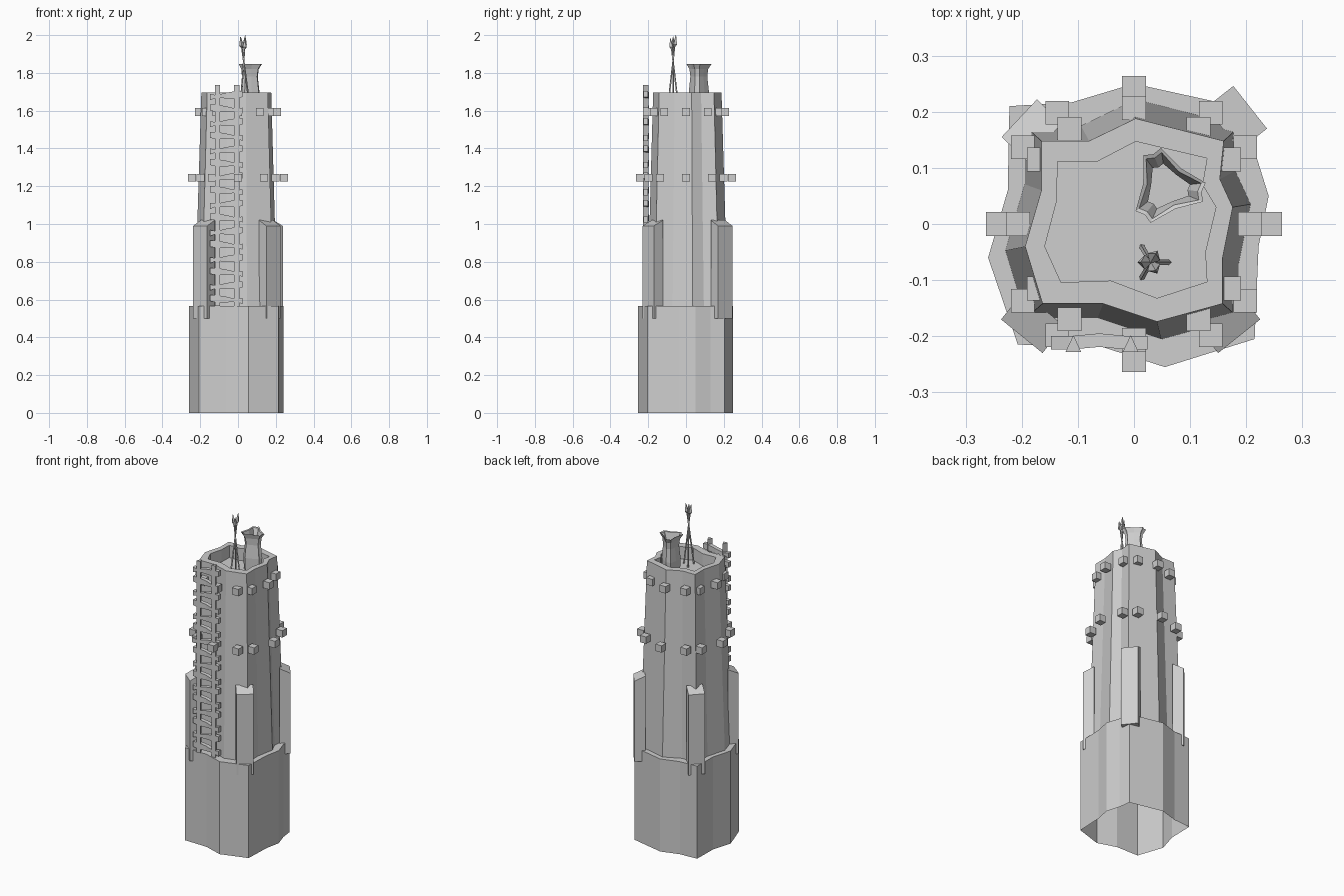
import bpy, bmesh
from math import sin, cos, pi, radians
from mathutils import Vector

cube = bpy.data.objects.get("Cube")
if cube:
    bpy.data.objects.remove(cube, do_unlink=True)

stone = bpy.data.materials.new("light_grey_stone")
stone.use_nodes = True
GREY = (0.62, 0.62, 0.62, 1)
stone.diffuse_color = GREY
stone.node_tree.nodes["Principled BSDF"].inputs["Base Color"].default_value = GREY


def loft(name, rings, cap_start=True, cap_end=True):
    """Skin a list of equal-sized point rings into one flat-shaded object."""
    bm = bmesh.new()
    loops = [[bm.verts.new(p) for p in ring] for ring in rings]
    n = len(loops[0])
    for a, b in zip(loops, loops[1:]):
        for i in range(n):
            j = (i + 1) % n
            bm.faces.new((a[i], a[j], b[j], b[i]))
    if cap_start:
        bm.faces.new(loops[0][::-1])
    if cap_end:
        bm.faces.new(loops[-1])
    bmesh.ops.recalc_face_normals(bm, faces=bm.faces)
    me = bpy.data.meshes.new(name)
    bm.to_mesh(me)
    bm.free()
    me.materials.append(stone)
    ob = bpy.data.objects.new(name, me)
    bpy.context.collection.objects.link(ob)
    return ob


def box(name, x, y, z, sx, sy, sz):
    corners = [(-1, -1), (1, -1), (1, 1), (-1, 1)]
    return loft(name, [[(x + i * sx / 2, y + j * sy / 2, z + k * sz / 2)
                        for i, j in corners] for k in (-1, 1)])


def level(points, z, s=1.0):
    return [(x * s, y * s, z) for x, y in points]


# Tower shell: wide open base, ledge, tapering shaft, hollow top with floor
base = [(-.222, .21), (-.11, .217), (0, .25), (.205, .205), (.215, .13), (.24, .05),
        (.222, -.04), (.215, -.205), (.055, -.255), (-.06, -.218), (-.207, -.215),
        (-.26, -.06), (-.225, .06)]
rim = [(-.165, .148), (-.08, .148), (.003, .188), (.16, .148), (.153, .08), (.176, .03),
       (.158, -.06), (.158, -.142), (.041, -.174), (-.055, -.142), (-.163, -.142),
       (-.194, -.04), (-.165, .06)]
inner = [(-.136, .111), (-.066, .111), (.003, .147), (.13, .117), (.122, .07), (.146, .03),
         (.127, -.05), (.13, -.103), (.041, -.132), (-.041, -.101), (-.13, -.104),
         (-.159, -.04), (-.138, .04)]
loft("tower_shell", [level(base, 0), level(base, .565), level(rim, .565, 1.18),
                     level(rim, 1.695), level(inner, 1.695), level(inner, 1.62)],
     cap_start=False)

# Corner buttresses: outer edge from a to b, sloped top rising to the shaft
buttresses = {
    "back_left": ((.237, .17), (.177, .246)),
    "front_left": ((.15, -.23), (.225, -.17)),
    "front_right": ((-.237, -.17), (-.163, -.23)),
    "back_right": ((-.173, .222), (-.236, .155)),
}
for side, (a, b) in buttresses.items():
    a, b = Vector((*a, 0)), Vector((*b, 0))
    edge = (b - a).normalized()
    inward = Vector((-edge.y, edge.x, 0)) * 0.062
    foot = [a, b, b + inward, a + inward]
    up = Vector((0, 0, 1))
    loft("buttress_" + side, [[p + up * .5 for p in foot],
                              [p + up * h for p, h in zip(foot, (.99, .99, 1.02, 1.02))]])

# Two rings of twelve projecting beam ends
for ring, z, r, far, near in (("upper", 1.592, .206, .17, .115),
                              ("lower", 1.245, .243, .198, .137)):
    spots = [(r, 0), (-r, 0), (0, r), (0, -r)]
    spots += [(i * p, j * q) for i in (-1, 1) for j in (-1, 1)
              for p, q in ((far, near), (near, far))]
    for n, (x, y) in enumerate(spots):
        box(f"{ring}_beam_end_{n + 1}", x, y, z, .042, .042, .042)

# Ladder: triangular posts with uneven wedge rungs
for side, x in (("right", -.108), ("left", -.006)):
    post = [(x - .014, -.228), (x + .014, -.228), (x, -.198)]
    loft("ladder_post_" + side, [level(post, .565), level(post, 1.735)])
RUNGS = 16
for n in range(RUNGS):
    z = .60 + n * 1.08 / (RUNGS - 1)
    flip = 1 if n % 2 else -1
    rings = []
    for t, thick in ((-1, .032), (-.62, .026 - flip * .012), (0, .03),
                     (.62, .026 + flip * .012), (1, .032)):
        x = -.062 + t * .086
        zc = z + flip * t * .008
        y = -.212 + (.005 if t == 0 else 0)
        rings.append([(x, y + dy * .012, zc + dz * thick / 2)
                      for dy, dz in ((-1, -1), (1, -1), (1, 1), (-1, 1))])
    loft(f"ladder_rung_{n + 1}", rings)

# Three-cornered flared basket, hollow inside
def basket_ring(z, r, dip):
    pts = []
    for k in range(3):
        a = radians(-8 + 120 * k)
        for off, s in ((-14, 1), (0, .9), (14, 1), (60, dip)):
            t = a + radians(off)
            pts.append((.058 + r * s * cos(t), .066 + r * s * sin(t), z))
    return pts


loft("basket", [basket_ring(1.62, .052, .75), basket_ring(1.70, .056, .72),
                basket_ring(1.78, .047, .72), basket_ring(1.82, .052, .7),
                basket_ring(1.848, .07, .6), basket_ring(1.845, .062, .56),
                basket_ring(1.80, .042, .66), basket_ring(1.63, .042, .7)])

# Three crossed spears leaning on each other
for k in range(3):
    a = radians(60 + 120 * k)
    out = Vector((cos(a), sin(a), 0))
    centre = Vector((.03, -.068, 0))
    foot = centre - out * .032 + Vector((0, 0, 1.62))
    tip = centre + out * .017 + Vector((0, 0, 2.0 - .008 * k))

    def spear_ring(t, r):
        c = foot.lerp(tip, t)
        return [c + Vector((cos(i * pi / 2 + a), sin(i * pi / 2 + a), 0)) * r
                for i in range(4)]

    loft(f"spear_{k + 1}", [spear_ring(0, .005), spear_ring(.84, .004),
                            spear_ring(.87, .013), spear_ring(1, .001)])
